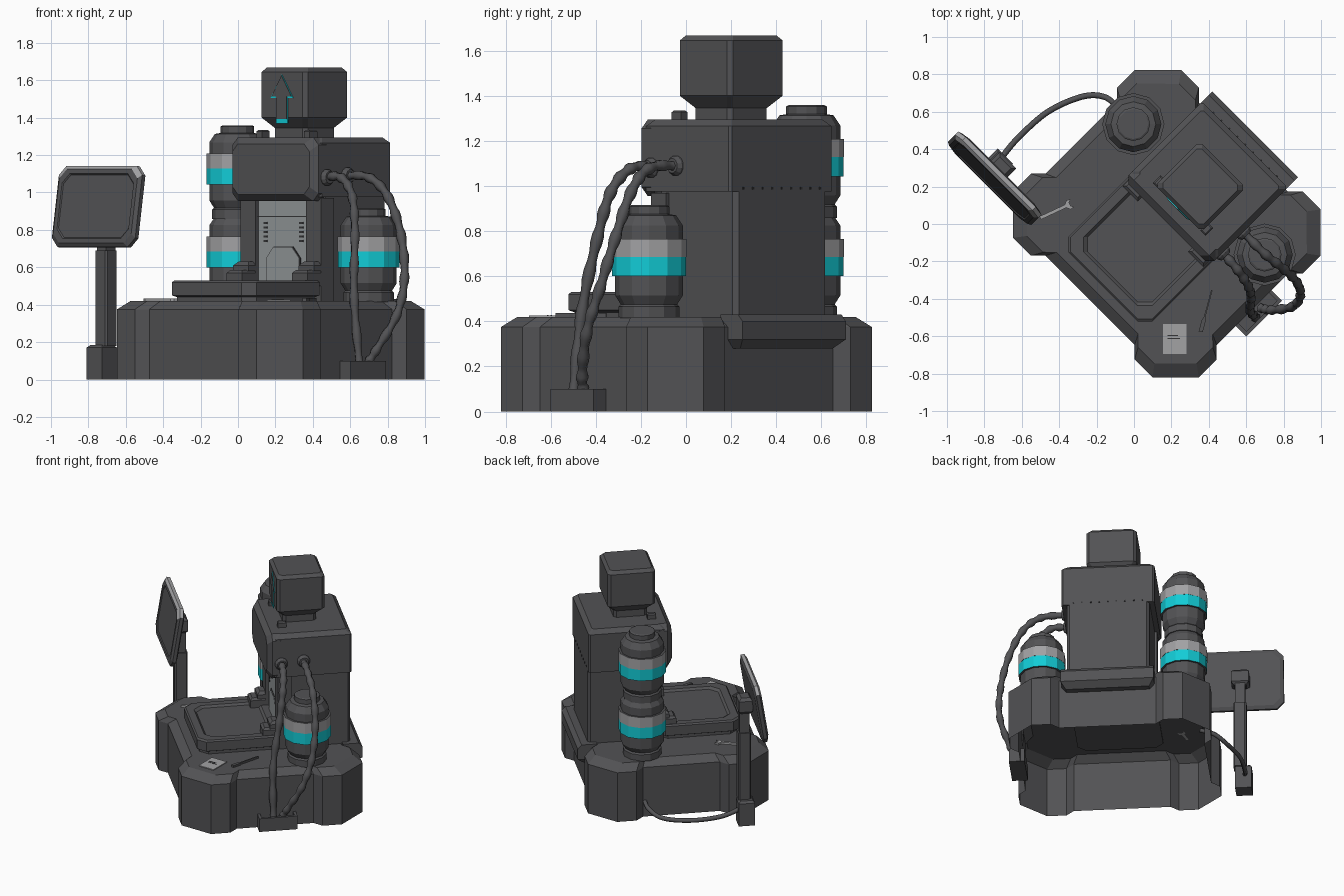
import bpy, bmesh, math
from mathutils import Matrix, Vector

if "Cube" in bpy.data.objects:
    bpy.data.objects.remove(bpy.data.objects["Cube"])

# The machine is modelled square-on, then turned 45 degrees
TURN = Matrix.Rotation(math.radians(-45), 4, 'Z')
IDENT = Matrix.Identity(4)


def material(name, col):
    m = bpy.data.materials.new(name)
    m.diffuse_color = (*col, 1)
    m.use_nodes = True
    m.node_tree.nodes["Principled BSDF"].inputs["Base Color"].default_value = m.diffuse_color
    return m


DARK = material("dark_grey", (0.085, 0.085, 0.09))
DEEP = material("charcoal", (0.035, 0.035, 0.037))
LIGHT = material("light_grey", (0.36, 0.36, 0.37))
PANEL = material("panel_grey", (0.30, 0.32, 0.33))
TEAL = material("teal", (0.006, 0.60, 0.67))


def loft(name, rings, mats=(DARK,), rule=None, local=IDENT, turn=TURN, bottom=True):
    """Skin a stack of (outline, z) rings and cap the ends."""
    bm = bmesh.new()
    rows = [[bm.verts.new((x, y, z)) for x, y in pts] for pts, z in rings]
    n = len(rows[0])
    for a, b in zip(rows, rows[1:]):
        for i in range(n):
            j = (i + 1) % n
            bm.faces.new((a[i], a[j], b[j], b[i]))
    if bottom:
        bm.faces.new(rows[0][::-1])
    bm.faces.new(rows[-1])
    bm.normal_update()
    if rule:
        for f in bm.faces:
            f.material_index = rule(f.calc_center_median(), f.normal)
    me = bpy.data.meshes.new(name)
    bm.to_mesh(me)
    bm.free()
    for m in mats:
        me.materials.append(m)
    ob = bpy.data.objects.new(name, me)
    bpy.context.collection.objects.link(ob)
    ob.matrix_world = turn @ local
    return ob


def rect(u0, u1, v0, v1, c=0.0, d=0.0):
    """Rectangle shrunk by d with corners cut by c."""
    u0, u1, v0, v1 = u0 + d, u1 - d, v0 + d, v1 - d
    if c == 0:
        return [(u0, v0), (u1, v0), (u1, v1), (u0, v1)]
    return [(u0 + c, v0), (u1 - c, v0), (u1, v0 + c), (u1, v1 - c),
            (u1 - c, v1), (u0 + c, v1), (u0, v1 - c), (u0, v0 + c)]


def box(name, u0, u1, v0, v1, z0, z1, c=0.0, top=0.0, low=0.0, mat=DARK, turn=TURN):
    r = lambda d: rect(u0, u1, v0, v1, c, d)
    rings = [(r(low), z0)] + ([(r(0), z0 + low)] if low else [])
    rings += [(r(0), z1 - top)] + ([(r(top), z1)] if top else [])
    return loft(name, rings, (mat,), turn=turn)


def circle(r, n=12, cx=0, cy=0):
    return [(cx + r * math.cos(math.tau * (i + .5) / n),
             cy + r * math.sin(math.tau * (i + .5) / n)) for i in range(n)]


def upright(u, v, z, deg=90):
    """Flat outline stood up to face the machine's front."""
    return Matrix.Translation((u, v, z)) @ Matrix.Rotation(math.radians(deg), 4, 'X')


# Base with four corner blocks, open underneath
hx, hy, cx, cy = 0.7025, 0.635, 0.1225, 0.125
quarter = [(hx - .055, hy - .365), (hx, hy - .31), (hx, hy - .175),
           (hx - .175, hy), (hx - .31, hy), (hx - .365, hy - .055)]
outline = []
for sx, sy in ((1, 1), (-1, 1), (-1, -1), (1, -1)):
    outline += [(sx * x, sy * y) for x, y in (quarter if sx * sy > 0 else quarter[::-1])]
ring = lambda d: [(cx + x * (hx - d) / hx, cy + y * (hy - d) / hy) for x, y in outline]
loft("base", [(ring(0), 0), (ring(0), .375), (ring(.06), .42)], bottom=False)

# Tower: column, overhang, front cover and rear lip
box("column", -.17, .408, .235, .72, .40, .99, c=.02)
box("overhang", -.205, .443, .18, .72, .975, 1.295, c=.012, top=.03)
loft("front_cover", [(rect(-.325, .325, -.17, .17, .04), 0),
                     (rect(-.325, .325, -.17, .17, .04), .06),
                     (rect(-.325, .325, -.17, .17, .04, .035), .095)],
     local=upright(.119, .225, 1.125))
loft("rear_lip", [(rect(-.17, .41, .66, .75), .28), (rect(-.205, .443, .66, .797), .32),
                  (rect(-.205, .443, .66, .797), .40), (rect(-.205, .443, .66, .77), .43)])
for i in range(9):
    u = -.12 + i * .06
    box("rear_rivet", u - .005, u + .005, .715, .724, .985, .995, mat=DEEP)

# Light service panel in the column front
box("service_panel", -.07, .308, .226, .236, .42, .96, mat=PANEL)
for s in (-1, 1):
    a, b = sorted((.119 + s * .19, .119 + s * .305))
    box("side_frame", a, b, .205, .30, .42, .97)
    box("foot_step", a, b, .10, .24, .50, .585, top=.015)
    box("foot_riser", a, b, .15, .24, .58, .63, top=.02)
    for k in range(5):
        u, z = .119 + s * .135, .735 + k * .024
        box("vent_slot", u - .014, u + .014, .222, .227, z, z + .010, mat=DEEP)
arch = [(-.13, -.12), (.13, -.12), (.13, .03), (.075, .09), (-.075, .09), (-.13, .03)]
loft("arch_groove", [(arch, 0), (arch, .003)], (DEEP,), local=upright(.119, .226, .62))
small = [(x * .95, y * .95) for x, y in arch]
loft("arch_plate", [(small, 0), (small, .007)], (PANEL,), local=upright(.119, .226, .62))
box("panel_seam", -.07, .308, .223, .227, .868, .873, mat=DEEP)

# Work tray with a recessed bed
tr = lambda d: rect(-.20, .438, -.355, .235, .055, d)
loft("tray", [(tr(.02), .41), (tr(.02), .44), (tr(0), .45), (tr(0), .52), (tr(.01), .53),
              (tr(.06), .53), (tr(.075), .515)])

# Head with tapered neck and arrow sign
hd = lambda d: rect(-.066, .284, .225, .56, .02, d)
loft("head", [(hd(.05), 1.28), (hd(.05), 1.345), (hd(0), 1.40), (hd(0), 1.645), (hd(.02), 1.668)])
for u in (-.085, .275):
    box("head_tab", u, u + .04, .225, .285, 1.28, 1.335, top=.008)
arrow = [(-.045, -.13), (.045, -.13), (.045, .005), (.085, .005), (0, .13), (-.085, .005), (-.045, .005)]
loft("arrow_glow", [(arrow, 0), (arrow, .004)], (TEAL,), local=upright(.109, .226, 1.50))
inner = [(x * .88, y * .9 + .009) for x, y in arrow]
loft("arrow_face", [(inner, 0), (inner, .007)], local=upright(.109, .226, 1.50))

# Banded canisters: two stacked on the left, one on the right
PROFILE = [(.135, 0), (.135, .05), (.125, .06), (.15, .10), (.15, .185), (.165, .185), (.165, .27),
           (.166, .27), (.166, .35), (.15, .35), (.15, .41), (.12, .455), (.09, .46), (.09, .495), (.08, .50)]


def band(c, n):
    if c.xy.length < .155 or abs(n.z) > .9:
        return 0
    return 1 if c.z < .27 else 2


for name, u, v, z in (("left_canister_low", -.38, .375, .415), ("left_canister_high", -.38, .375, .858),
                      ("right_canister", .61, .378, .415)):
    loft(name, [(circle(r), h) for r, h in PROFILE], (DARK, TEAL, LIGHT), band,
         Matrix.Translation((u, v, z)))

# Monitor, stand and foot
scr = lambda d, c=.05: rect(-.315, .315, -.22, .22, c, d)
loft("monitor", [(scr(.025), 0), (scr(0), .012), (scr(0), .036), (scr(.02), .05),
                 (scr(.045), .05), (scr(.05), .044)], (DARK, LIGHT),
     lambda c, n: int(n.z < .9 and n.z > -.3 and c.y > .02 and (abs(c.x) > .27 or c.y > .195)),
     upright(-.70, -.33, .92, 81))
box("stand_foot", -.80, -.685, -.345, -.23, 0, .185, top=.015)
box("stand_post", -.762, -.672, -.325, -.235, .18, .69, c=.01)
box("stand_neck", -.752, -.682, -.315, -.245, .69, .92)
box("stand_mount", -.78, -.655, -.335, -.235, .84, .96, top=.02, low=.02)

# Socket box on the right side
sk = lambda d: rect(.74, .85, 0, .27, 0, d)
loft("socket_box", [(sk(0), 0), (sk(0), .10), (sk(.02), .10), (sk(.02), .05)])


def cable(name, pts, radius, knots):
    """Smooth tube through the points, thickened at regular knots."""
    p = [Vector(q) for q in pts]
    p = [2 * p[0] - p[1]] + p + [2 * p[-1] - p[-2]]
    path = []
    for a, b, c, d in zip(p, p[1:], p[2:], p[3:]):
        for k in range(8):
            t = k / 8
            path.append(.5 * (2 * b + (c - a) * t + (2 * a - 5 * b + 4 * c - d) * t * t
                              + (3 * b - a - 3 * c + d) * t ** 3))
    path.append(p[-2])
    cu = bpy.data.curves.new(name, 'CURVE')
    cu.dimensions = '3D'
    cu.bevel_depth = radius
    cu.bevel_resolution = 1
    cu.use_fill_caps = True
    sp = cu.splines.new('POLY')
    sp.points.add(len(path) - 1)
    for i, q in enumerate(path):
        sp.points[i].co = (*q, 1)
        sp.points[i].radius = 1.3 if knots and i % 4 < 2 else 1
    cu.materials.append(DARK)
    ob = bpy.data.objects.new(name, cu)
    bpy.context.collection.objects.link(ob)
    bpy.ops.object.select_all(action='DESELECT')
    ob.select_set(True)
    bpy.context.view_layer.objects.active = ob
    bpy.ops.object.convert(target='MESH')


# Hoses from the tower side to the socket box, and the floor cable
cable("inner_hose", [(.46, -.14, 1.08), (.55, -.24, 1.08), (.61, -.33, .98), (.625, -.39, .78),
                     (.62, -.46, .45), (.65, -.50, .07)], .021, True)
cable("outer_hose", [(.575, -.035, 1.09), (.70, -.16, 1.08), (.80, -.24, .98), (.87, -.31, .78),
                     (.89, -.38, .55), (.85, -.44, .35), (.74, -.46, .16), (.68, -.45, .07)], .021, True)
cable("floor_cable", [(-.72, .34, .12), (-.62, .46, .07), (-.46, .60, .05), (-.28, .68, .05),
                      (-.16, .68, .09), (-.08, .62, .12)], .016, False)
side = Matrix.Rotation(math.radians(90), 4, 'Y')
for v, z in ((.226, 1.08), (.382, 1.09)):
    loft("hose_flange", [(circle(.045), 0), (circle(.045), .012), (circle(.033), .03)],
         local=Matrix.Translation((.44, v, z)) @ side)

# Loose items on the deck: note sheet, spanner, screwdriver
box("note_sheet", .155, .28, -.695, -.535, .42, .426, mat=LIGHT, turn=IDENT)
for k in range(2):
    box("note_line", .18, .235 + .01 * k, -.60 - .015 * k, -.594 - .015 * k, .426, .428, mat=DEEP, turn=IDENT)


def lay(x, y, deg):
    return Matrix.Translation((x, y, .42)) @ Matrix.Rotation(math.radians(deg), 4, 'Z')


span = [(-.09, -.009), (.06, -.009), (.075, -.026), (.10, -.024), (.085, -.010), (.085, .010),
        (.10, .024), (.075, .026), (.06, .009), (-.09, .009)]
loft("spanner", [(span, 0), (span, .014)], (LIGHT,), local=lay(-.42, .07, 25), turn=IDENT)
driver = [(-.11, -.011), (-.045, -.011), (-.03, -.004), (.12, -.004),
          (.12, .004), (-.03, .004), (-.045, .011), (-.11, .011)]
loft("screwdriver", [(driver, 0), (driver, .016)], (DARK,), local=lay(.385, -.47, 75), turn=IDENT)
